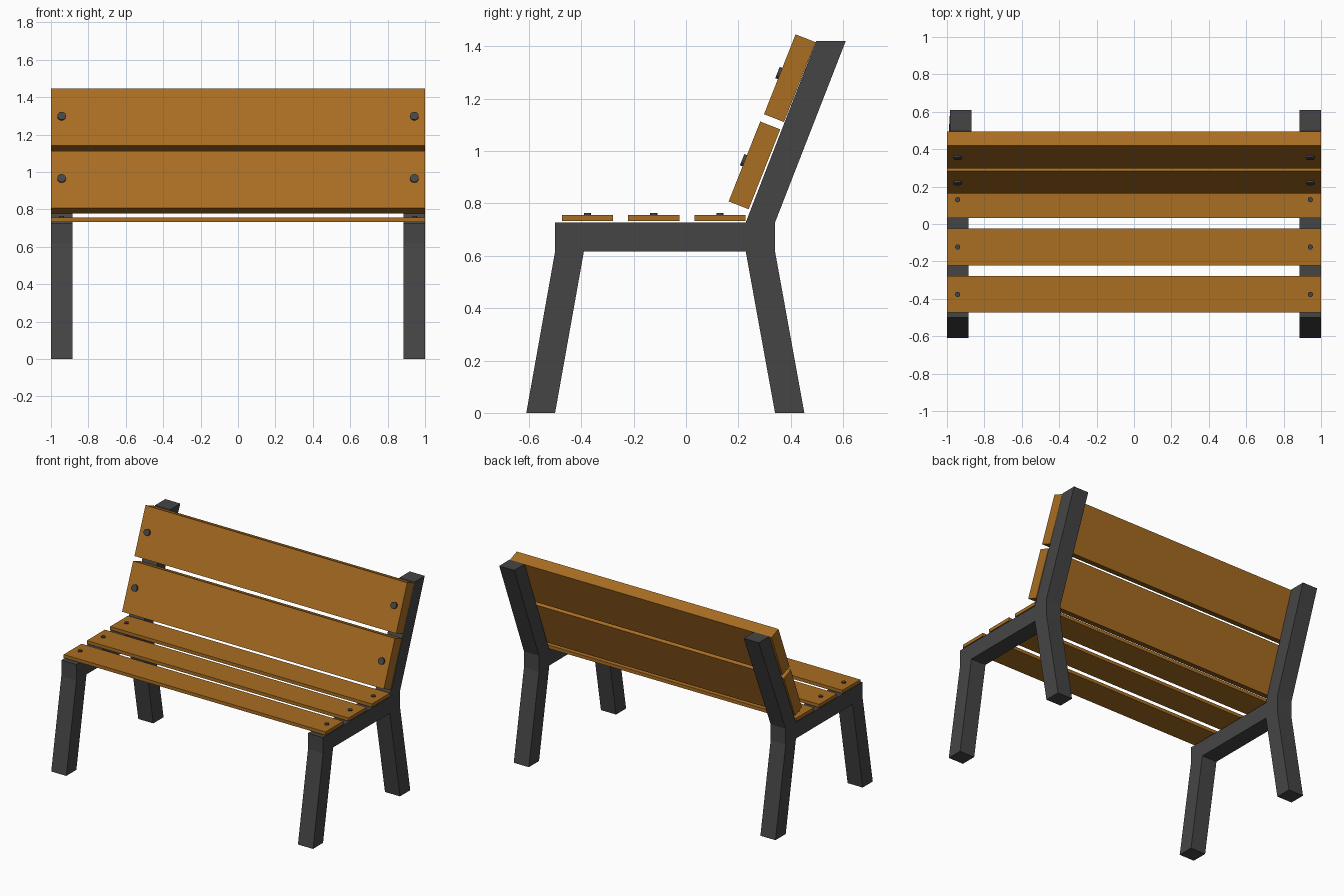
import bpy, bmesh
from mathutils import Vector, Matrix

if "Cube" in bpy.data.objects:
    bpy.data.objects.remove(bpy.data.objects["Cube"])


def material(name, rgb):
    m = bpy.data.materials.new(name)
    m.diffuse_color = (*rgb, 1)
    m.use_nodes = True
    m.node_tree.nodes["Principled BSDF"].inputs["Base Color"].default_value = m.diffuse_color
    return m


WOOD = material("wood", (0.40, 0.155, 0.016))
IRON = material("dark_iron", (0.06, 0.06, 0.06))


def finish(name, bm, mat):
    bmesh.ops.recalc_face_normals(bm, faces=bm.faces)
    me = bpy.data.meshes.new(name)
    bm.to_mesh(me)
    bm.free()
    me.materials.append(mat)
    ob = bpy.data.objects.new(name, me)
    bpy.context.collection.objects.link(ob)
    return ob


def extrude_profile(name, profile, x0, x1, mat):
    """Extrude a (y, z) outline along x."""
    bm = bmesh.new()
    face = bm.faces.new([bm.verts.new((x0, y, z)) for y, z in profile])
    out = bmesh.ops.extrude_face_region(bm, geom=[face])
    verts = [g for g in out["geom"] if isinstance(g, bmesh.types.BMVert)]
    bmesh.ops.translate(bm, verts=verts, vec=(x1 - x0, 0, 0))
    return finish(name, bm, mat)


def bolt(name, pos, normal, radius, height):
    """Flat bolt head standing on a slat."""
    normal = Vector(normal).normalized()
    rot = normal.to_track_quat('Z', 'Y').to_matrix().to_4x4()
    bm = bmesh.new()
    bmesh.ops.create_cone(bm, cap_ends=True, segments=12, radius1=radius,
                          radius2=radius, depth=height,
                          matrix=Matrix.Translation(Vector(pos) + normal * height * 0.4) @ rot)
    return finish(name, bm, IRON)


# Side frames: legs, seat rail and back post in one outline
frame = [(-0.61, 0), (-0.50, 0), (-0.39, 0.617), (0.228, 0.617), (0.34, 0),
         (0.452, 0), (0.34, 0.617), (0.34, 0.727), (0.61, 1.42), (0.497, 1.42),
         (0.228, 0.727), (-0.50, 0.727), (-0.50, 0.617)]
extrude_profile("right_frame", frame, 0.885, 1.0, IRON)
left = extrude_profile("left_frame", frame, -1.0, -0.885, IRON)
# the left back post leans slightly inwards
for v in left.data.vertices:
    if v.co.z > 1.0:
        v.co.x += 0.017

# Seat slats with bolts
for i, (y0, y1) in enumerate([(-0.474, -0.279), (-0.221, -0.025), (0.032, 0.228)]):
    extrude_profile(f"seat_slat_{i + 1}",
                    [(y0, 0.733), (y1, 0.733), (y1, 0.756), (y0, 0.756)], -1, 1, WOOD)
    for side, x in (("left", -0.943), ("right", 0.943)):
        bolt(f"seat_bolt_{side}_{i + 1}", (x, (y0 + y1) / 2, 0.756), (0, 0, 1), 0.014, 0.009)

# Backrest slats with bolts
up = Vector((0, 0.121, 0.306)).normalized()
out = Vector((0, -up.z, up.y))
for i, (y, z) in enumerate([(0.163, 0.808), (0.298, 1.141)]):
    low = Vector((0, y, z))
    corners = [low, low - out * 0.082, low - out * 0.082 + up * 0.328, low + up * 0.328]
    extrude_profile(f"back_slat_{i + 1}", [(c.y, c.z) for c in corners], -1, 1, WOOD)
    for side, x in (("left", -0.943), ("right", 0.943)):
        p = low + up * 0.167
        bolt(f"back_bolt_{side}_{i + 1}", (x, p.y, p.z), out, 0.023, 0.012)
